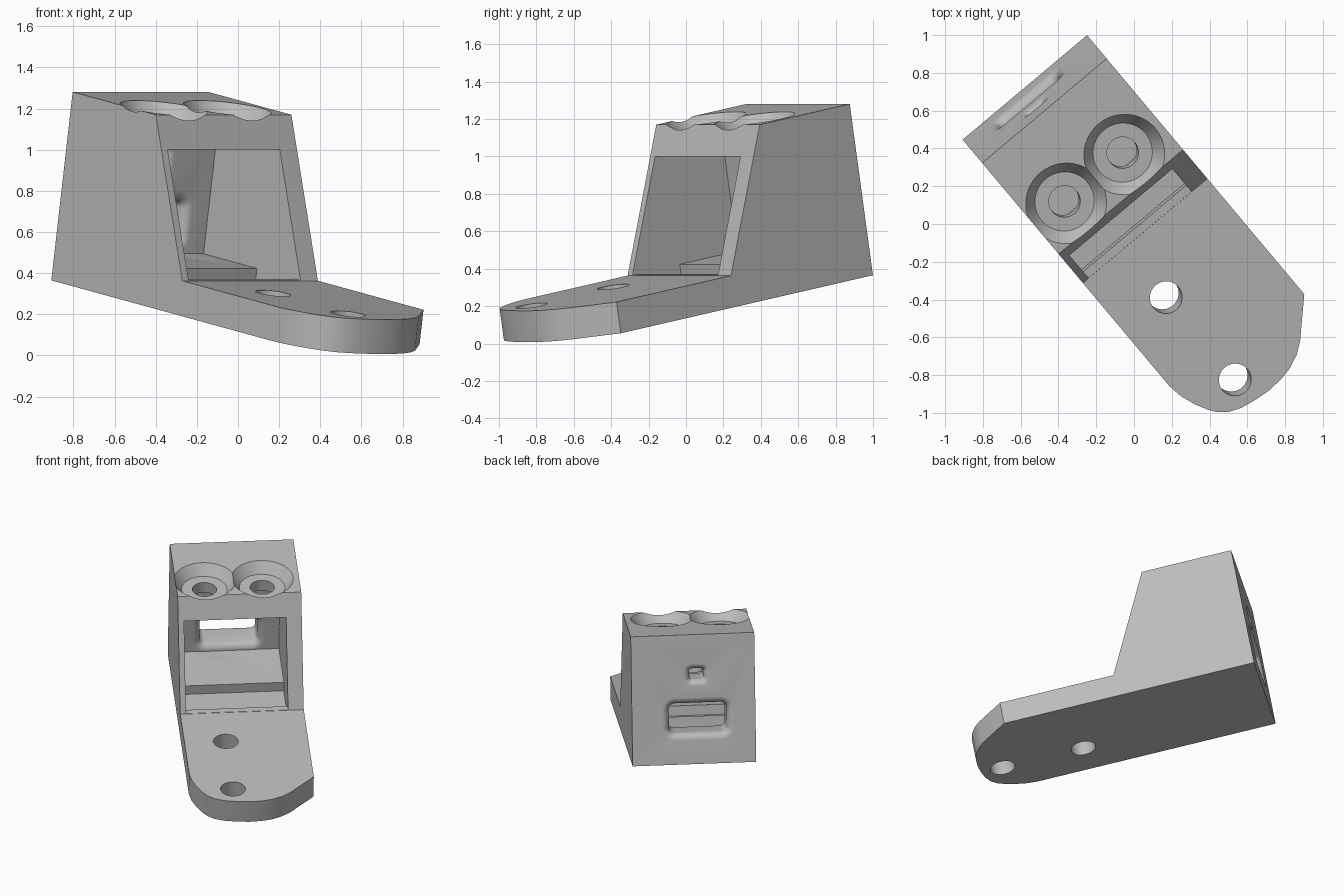
import bpy, bmesh, math
from mathutils import Matrix, Vector

if "Cube" in bpy.data.objects:
    bpy.data.objects.remove(bpy.data.objects["Cube"])

HALF = 0.43      # half width of the bracket
PLATE = 0.17     # base plate thickness
TOP = 0.93       # block height
WALL = 0.23      # back wall thickness

grey = bpy.data.materials.new("plain grey")
grey.use_nodes = True
grey.diffuse_color = (0.5, 0.5, 0.5, 1)
grey.node_tree.nodes["Principled BSDF"].inputs["Base Color"].default_value = (0.5, 0.5, 0.5, 1)


def loft(name, rings):
    """Closed solid through a list of matching rings of points."""
    bm = bmesh.new()
    loops = [[bm.verts.new(p) for p in ring] for ring in rings]
    n = len(loops[0])
    for low, high in zip(loops, loops[1:]):
        for i in range(n):
            j = (i + 1) % n
            bm.faces.new((low[i], low[j], high[j], high[i]))
    bm.faces.new(loops[0][::-1])
    bm.faces.new(loops[-1])
    bmesh.ops.recalc_face_normals(bm, faces=bm.faces)
    mesh = bpy.data.meshes.new(name)
    bm.to_mesh(mesh)
    bm.free()
    mesh.materials.append(grey)
    obj = bpy.data.objects.new(name, mesh)
    bpy.context.collection.objects.link(obj)
    return obj


def side_prism(name, profile, y0, y1):
    """Extrude a length/height profile across the width."""
    return loft(name, [[(x, y, z) for x, z in profile] for y in (y0, y1)])


def turned(name, x, y, profile, sides=64):
    """Round cutter from (radius, height) pairs, upright at x, y."""
    angles = [math.tau * i / sides for i in range(sides)]
    return loft(name, [[(x + r * math.cos(t), y + r * math.sin(t), z) for t in angles]
                       for r, z in profile])


def rounded_rect(x, cy, cz, hw, hh, r, steps=8):
    pts = []
    for k, (sy, sz) in enumerate(((1, 1), (-1, 1), (-1, -1), (1, -1))):
        for i in range(steps + 1):
            t = math.pi / 2 * (k + i / steps)
            pts.append((x, cy + sy * (hw - r) + r * math.cos(t),
                        cz + sz * (hh - r) + r * math.sin(t)))
    return pts


def flared_slot(name, cy, cz, hw, hh, r, flare):
    """Window through the back wall with rounded-over mouths on both faces."""
    arc = [(flare * (1 - math.cos(t)), flare * (1 - math.sin(t)))
           for t in (math.pi / 2 * i / 8 for i in range(9))]
    path = [(-0.05, flare)] + arc
    path += [(WALL - x, off) for x, off in reversed(arc)] + [(WALL + 0.01, flare)]
    return loft(name, [rounded_rect(x, cy, cz, hw + o, hh + o, r + o) for x, o in path])


def cut(body, cutter):
    cutter.hide_render = True
    mod = body.modifiers.new("cut", 'BOOLEAN')
    mod.operation, mod.solver, mod.object = 'DIFFERENCE', 'EXACT', cutter
    bpy.context.view_layer.objects.active = body
    bpy.ops.object.modifier_apply(modifier=mod.name)
    bpy.data.objects.remove(cutter)


# Solid with the rounded nose outline
nose = [(1.787, HALF), (1.966, 0.253), (2.012, 0.19), (2.042, 0.12), (2.057, 0.05),
        (2.062, -0.04), (2.054, -0.125), (2.038, -0.21), (2.01, -0.28), (1.97, -0.327),
        (1.925, -0.357), (1.86, -0.39), (1.78, -0.418), (1.7, -HALF)]
outline = [(0, -HALF), (0, HALF)] + nose
bracket = loft("bracket", [[(x, y, z) for x, y in outline] for z in (0, TOP)])

# Free space above the plate, with the sloping front of the block
cut(bracket, side_prism("front_space", [(0.976, PLATE), (3, PLATE), (3, 1.2), (0.519, 1.2)], -1, 1))

# Open cavity in the block, with a groove across its floor
floor = PLATE + 0.002
cavity = [(WALL, floor), (0.64, floor), (0.64, 0.1), (0.93, 0.1), (0.93, floor),
          (1.2, floor), (1.2, 0.77), (WALL, 0.77)]
cut(bracket, side_prism("cavity", cavity, -0.39, 0.321))

# Countersunk holes in the roof
for y in (0.175, -0.227):
    cut(bracket, turned("countersink", 0.456, y,
                        [(0.084, 0.7), (0.084, 0.854), (0.158, 0.854), (0.245, 0.97)]))

# Screw holes in the plate
for x in (1.323, 1.9):
    cut(bracket, turned("screw_hole", x, -0.142, [(0.086, -0.1), (0.086, 0.3)]))

# Windows in the back wall
cut(bracket, flared_slot("large_window", -0.03, 0.325, 0.2, 0.105, 0.04, 0.05))
cut(bracket, flared_slot("small_window", -0.025, 0.64, 0.048, 0.038, 0.015, 0.045))

# Tilt, turn and place
bracket.data.transform(Matrix.Translation(Vector((-0.578, 0.723, 0.365)))
                       @ Matrix.Rotation(math.radians(-50), 4, 'Z')
                       @ Matrix.Rotation(math.radians(10), 4, 'Y'))
bpy.ops.object.select_all(action='DESELECT')
bracket.select_set(True)
bpy.context.view_layer.objects.active = bracket
bpy.ops.object.shade_smooth_by_angle(angle=math.radians(30))
